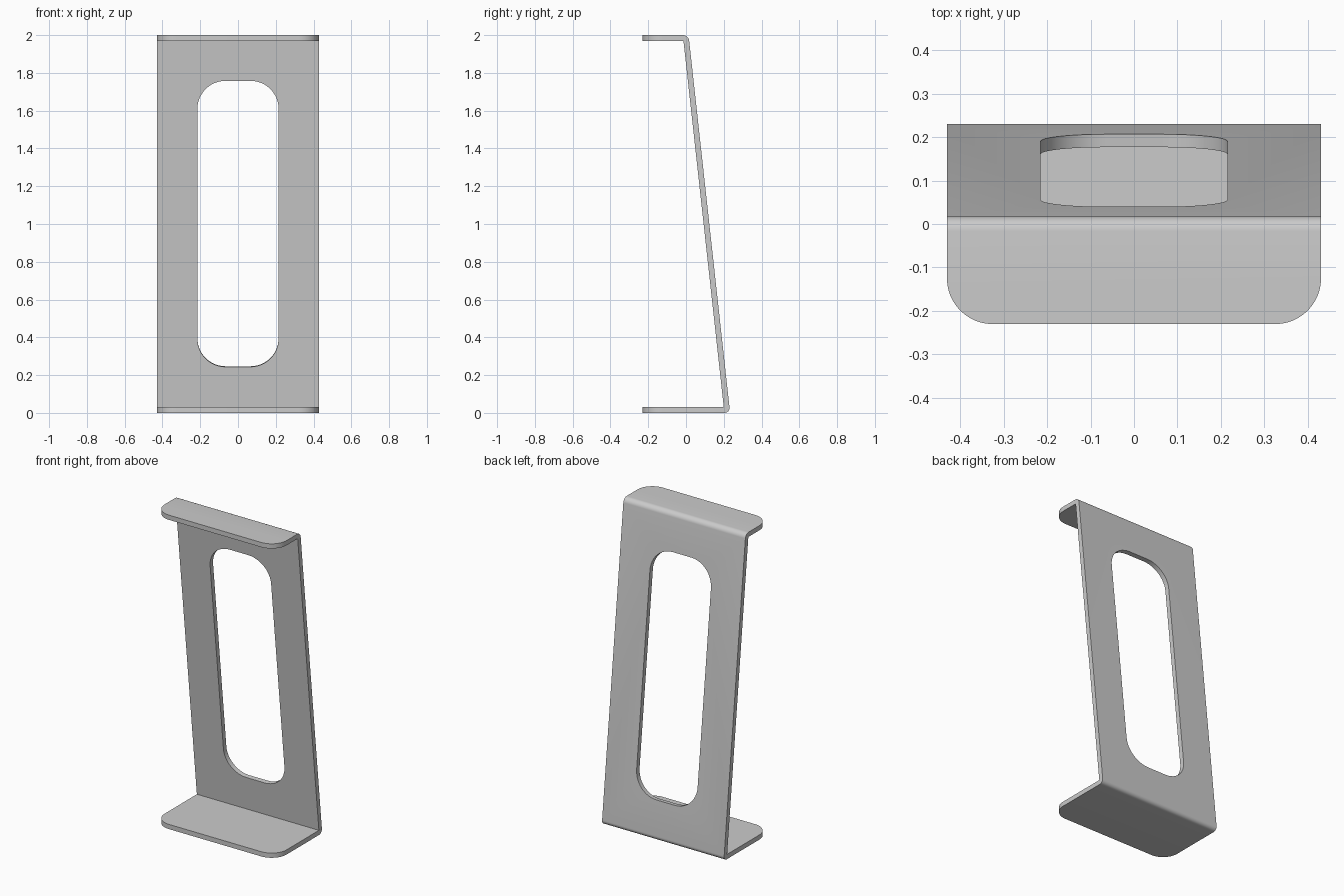
import bpy
import bmesh
import math
from mathutils import Matrix

cube = bpy.data.objects.get("Cube")
if cube:
    bpy.data.objects.remove(cube, do_unlink=True)

HALF_W, FRONT, T = 0.43, -0.23, 0.03
BACK_LOW, BACK_HIGH = 0.2335, 0.0135      # back face at floor and at top
SLOPE = (BACK_LOW - BACK_HIGH) / 2
SHEET_Y = T * math.sqrt(1 + SLOPE ** 2)   # sheet thickness measured along y

grey = bpy.data.materials.new("Satin grey")
grey.use_nodes = True
grey.diffuse_color = (0.6, 0.6, 0.6, 1)
grey.node_tree.nodes["Principled BSDF"].inputs["Base Color"].default_value = (0.6, 0.6, 0.6, 1)


def back_y(z):
    return BACK_LOW - SLOPE * z


def extruded(points, depth):
    """Closed solid from a planar outline, swept by the depth vector."""
    bm = bmesh.new()
    face = bm.faces.new([bm.verts.new(p) for p in points])
    swept = bmesh.ops.extrude_face_region(bm, geom=[face])["geom"]
    verts = [g for g in swept if isinstance(g, bmesh.types.BMVert)]
    bmesh.ops.translate(bm, verts=verts, vec=depth)
    bmesh.ops.recalc_face_normals(bm, faces=bm.faces)
    return bm


def round_edges(bm, test, offset, segments):
    edges = [e for e in bm.edges if test(*(v.co for v in e.verts))]
    bmesh.ops.bevel(bm, geom=edges, offset=offset, offset_type='OFFSET',
                    segments=segments, profile=0.5, affect='EDGES')


def make_object(name, bm):
    mesh = bpy.data.meshes.new(name)
    bm.to_mesh(mesh)
    bm.free()
    mesh.materials.append(grey)
    obj = bpy.data.objects.new(name, mesh)
    bpy.context.collection.objects.link(obj)
    return obj


# Bent sheet: base flange, leaning back panel and top flange in one profile
profile = [(FRONT, 0), (BACK_LOW, 0), (BACK_HIGH, 2), (FRONT, 2),
           (FRONT, 2 - T), (back_y(2 - T) - SHEET_Y, 2 - T),
           (back_y(T) - SHEET_Y, T), (FRONT, T)]
bm = extruded([(-HALF_W, y, z) for y, z in profile], (2 * HALF_W, 0, 0))

# Rounded front corners of both flanges
round_edges(bm, lambda a, b: max(a.y, b.y) < FRONT + 0.001
            and abs(a.x - b.x) < 0.001, 0.105, 12)


# Rounded outside of the two bends
def is_bend(a, b):
    return (abs(a.x - b.x) > HALF_W and min(a.y, b.y) > FRONT + 0.01
            and (a.z < 0.001 or a.z > 1.999) and abs(a.z - b.z) < 0.001)


round_edges(bm, is_bend, 0.03, 8)
stand = make_object("bent_sheet_stand", bm)

# Rounded slot cut square through the leaning panel
HALF_SLOT, HALF_LEN, R = 0.215, 0.762, 0.15
outline = []
for i, (sx, sz) in enumerate([(1, 1), (-1, 1), (-1, -1), (1, -1)]):
    for k in range(13):
        a = math.radians(90 * i + 7.5 * k)
        outline.append((sx * (HALF_SLOT - R) + R * math.cos(a), -0.1,
                        sz * (HALF_LEN - R) + R * math.sin(a)))
bm = extruded(outline, (0, 0.2, 0))
mid = 1.0025
bm.transform(Matrix.Translation((0, back_y(mid) - SHEET_Y / 2, mid))
             @ Matrix.Rotation(math.atan(SLOPE), 4, 'X'))
cutter = make_object("slot_cutter", bm)
cutter.hide_render = True

cut = stand.modifiers.new("slot", 'BOOLEAN')
cut.operation = 'DIFFERENCE'
cut.solver = 'EXACT'
cut.object = cutter

bpy.ops.object.select_all(action='DESELECT')
stand.select_set(True)
bpy.context.view_layer.objects.active = stand
bpy.ops.object.modifier_apply(modifier=cut.name)
bpy.data.objects.remove(cutter, do_unlink=True)
bpy.ops.object.shade_smooth_by_angle(angle=math.radians(30))
